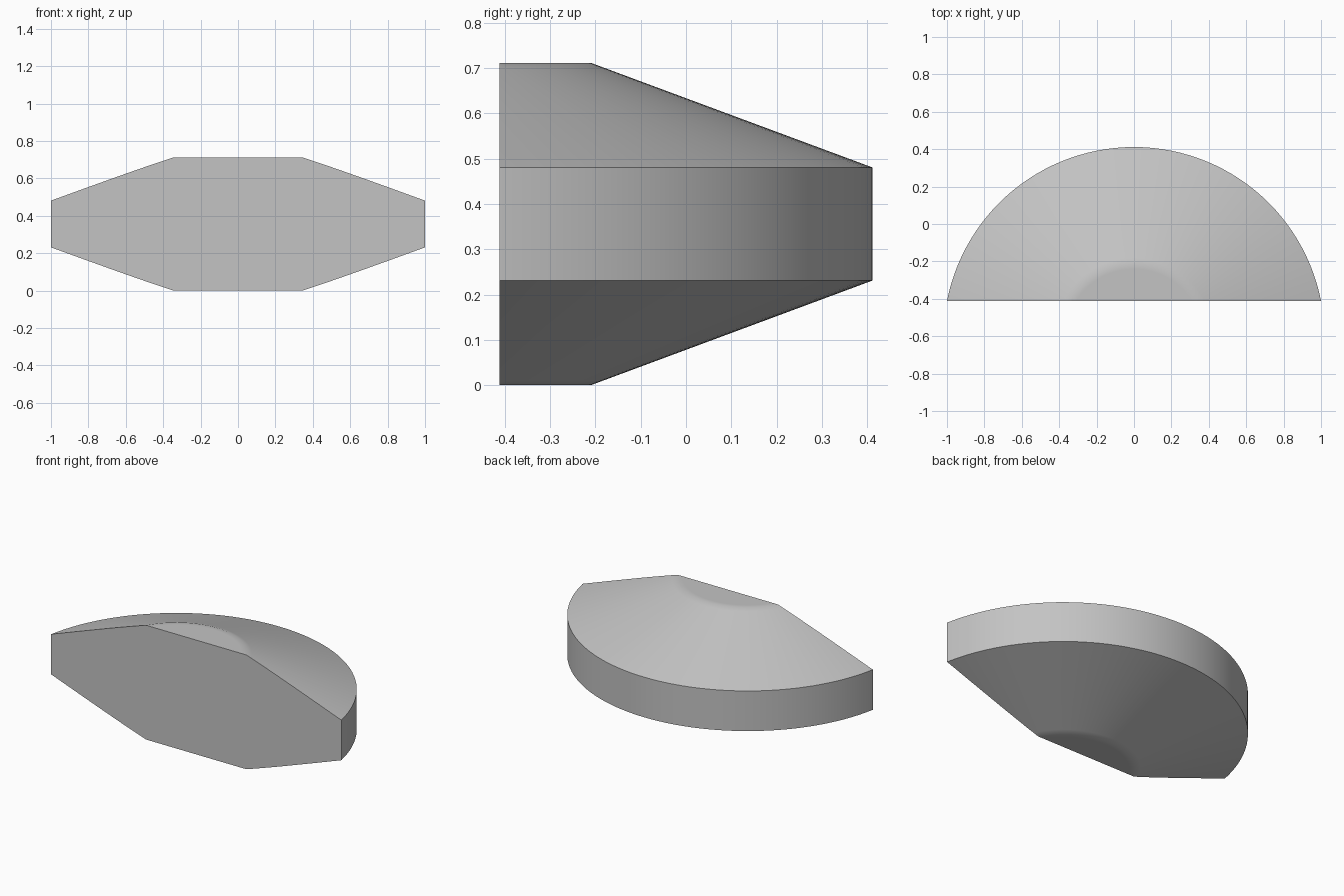
import bpy, bmesh, math

cube = bpy.data.objects.get("Cube")
if cube:
    bpy.data.objects.remove(cube, do_unlink=True)

FRONT = -0.4115                          # plane of the flat front
RIM, CAP = 1.019, 0.397                  # radii of the rim and the flat caps
HEIGHT, RIM_LOW, RIM_HIGH = 0.712, 0.231, 0.481
AXIS_Y = -FRONT - RIM                    # turning axis sits in front of the part
SEGMENTS = 128

grey = bpy.data.materials.new("light grey")
grey.use_nodes = True
grey.diffuse_color = (0.55, 0.55, 0.55, 1)
grey.node_tree.nodes["Principled BSDF"].inputs["Base Color"].default_value = (0.55, 0.55, 0.55, 1)


def cone_z(r):
    """Height of the upper slope at radius r."""
    return HEIGHT + (RIM_HIGH - HEIGHT) * (r - CAP) / (RIM - CAP)


# Upper half profile, mirrored for the lower half
upper = [(0, HEIGHT), (CAP - 0.03, HEIGHT), (CAP, HEIGHT),
         (CAP + 0.03, cone_z(CAP + 0.03)), (RIM, RIM_HIGH)]
profile = upper + [(r, HEIGHT - z) for r, z in reversed(upper)]

# Turn the profile into a bevelled disc
bm = bmesh.new()
verts = [bm.verts.new((r, AXIS_Y, z)) for r, z in profile]
edges = [bm.edges.new(pair) for pair in zip(verts, verts[1:])]
bmesh.ops.spin(bm, geom=verts + edges, cent=(0, AXIS_Y, 0), axis=(0, 0, 1),
               angle=math.tau, steps=SEGMENTS, use_duplicate=False)
bmesh.ops.remove_doubles(bm, verts=bm.verts[:], dist=0.0001)

# Slice off the front and close it with one flat face
cut = bmesh.ops.bisect_plane(bm, geom=bm.verts[:] + bm.edges[:] + bm.faces[:],
                             plane_co=(0, FRONT, 0), plane_no=(0, -1, 0), clear_outer=True)
rim_edges = [e for e in cut["geom_cut"] if isinstance(e, bmesh.types.BMEdge)]
bmesh.ops.contextual_create(bm, geom=rim_edges)
bmesh.ops.recalc_face_normals(bm, faces=bm.faces[:])

mesh = bpy.data.meshes.new("bevelled_disc_segment")
bm.to_mesh(mesh)
bm.free()
mesh.materials.append(grey)
segment = bpy.data.objects.new("bevelled_disc_segment", mesh)
bpy.context.collection.objects.link(segment)

# Smooth slopes and rim, crisp corners
bpy.ops.object.select_all(action="DESELECT")
segment.select_set(True)
bpy.context.view_layer.objects.active = segment
bpy.ops.object.shade_smooth_by_angle(angle=math.radians(40))
